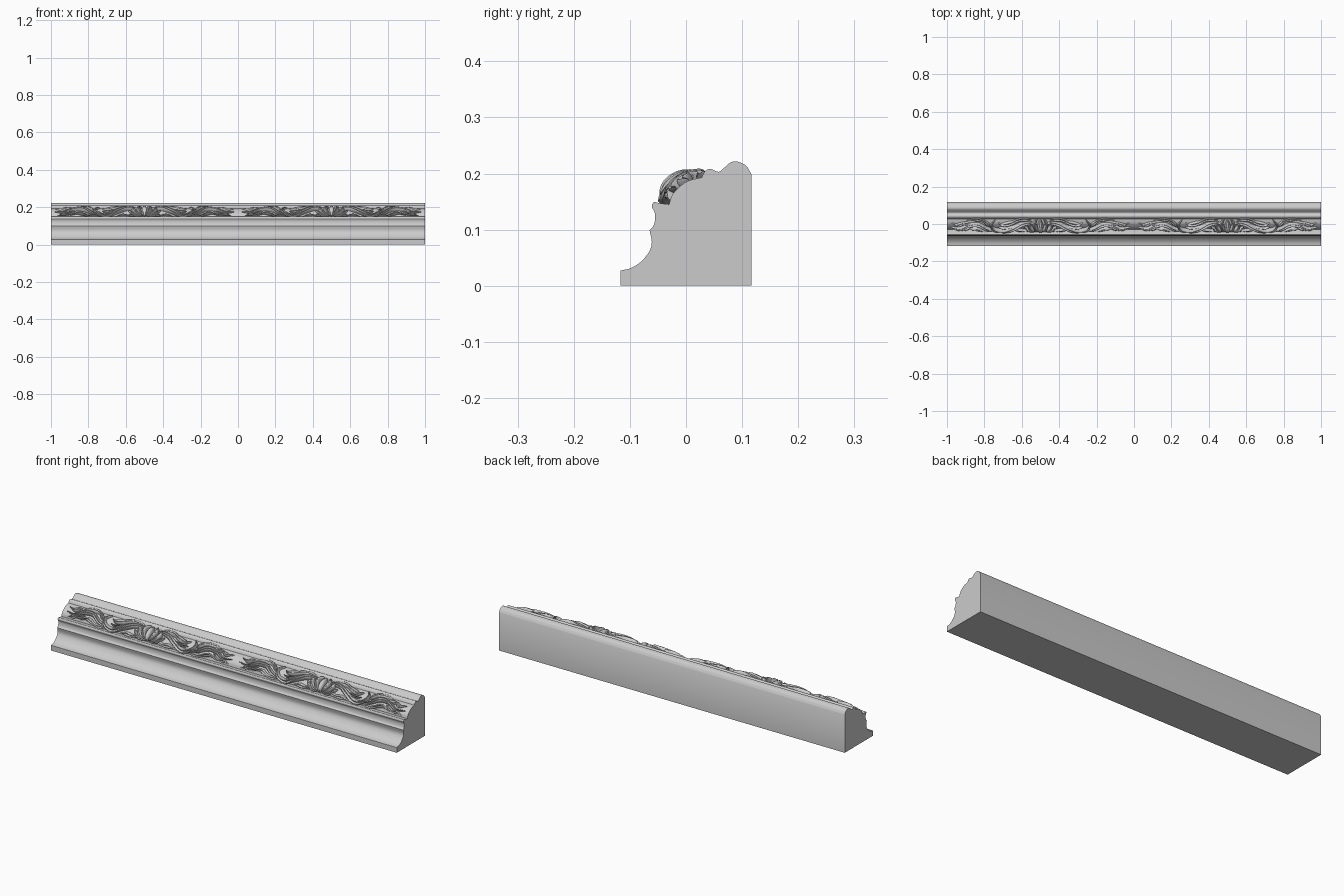
import bpy, bmesh
from math import sin, cos, pi, exp, sqrt
from mathutils import Vector

if "Cube" in bpy.data.objects:
    bpy.data.objects.remove(bpy.data.objects["Cube"])


def spline(pts, n):
    """Smooth curve through 2D control points."""
    p = [Vector(q) for q in pts]
    if len(p) == 2:
        return p
    p = [2 * p[0] - p[1]] + p + [2 * p[-1] - p[-2]]
    out = []
    for a, b, c, d in zip(p, p[1:], p[2:], p[3:]):
        for k in range(n):
            t = k / n
            out.append(0.5 * (2 * b + (c - a) * t + (2 * a - 5 * b + 4 * c - d) * t * t
                              + (3 * b - a - 3 * c + d) * t ** 3))
    return out + [p[-2]]


def finish(bm, name, angle):
    bmesh.ops.recalc_face_normals(bm, faces=bm.faces)
    me = bpy.data.meshes.new(name)
    bm.to_mesh(me)
    bm.free()
    ob = bpy.data.objects.new(name, me)
    bpy.context.collection.objects.link(ob)
    bpy.ops.object.select_all(action='DESELECT')
    ob.select_set(True)
    bpy.context.view_layer.objects.active = ob
    bpy.ops.object.shade_smooth_by_angle(angle=angle)
    return ob


# Moulding: smooth profile runs, joined at sharp corners, extruded along x
runs = [
    [(-.117, 0), (-.117, .027)],
    [(-.117, .027), (-.097, .032), (-.079, .044), (-.065, .062), (-.061, .078), (-.065, .099)],
    [(-.065, .099), (-.058, .107), (-.055, .12), (-.056, .131), (-.061, .141), (-.057, .149),
     (-.047, .147), (-.03, .145)],
    [(-.03, .145), (-.025, .161), (-.013, .175), (.004, .187), (.028, .193)],
    [(.028, .193), (.034, .204), (.044, .208), (.058, .203), (.069, .211), (.08, .22),
     (.092, .221), (.107, .214), (.117, .198)],
    [(.117, .198), (.117, 0)],
]
profile = []
for r in runs:
    profile += spline(r, 5)[:-1]
profile.append(Vector((.117, 0)))
bm = bmesh.new()
ends = [[bm.verts.new((x, q.x, q.y)) for q in profile] for x in (-1, 1)]
for i in range(len(profile)):
    j = (i + 1) % len(profile)
    bm.faces.new((ends[0][i], ends[0][j], ends[1][j], ends[1][i]))
for e in ends:
    bm.faces.new(e)
finish(bm, "moulding", 0.6)

BAND = 0.085   # unrolled width of the carved quarter round


def on_band(u, s, h):
    """Wrap flat carving coordinates onto the quarter round."""
    t = s / BAND * pi / 2
    return (u, .03 - (.058 + h) * cos(t), .145 + (.047 + h) * sin(t))


def leaf(bm, pts, width, height, lobes=0, groove=.45, blunt=.12):
    """Tapered, grooved leaf or stem; pts are (u, share of band width)."""
    path = spline([(u, v * BAND) for u, v in pts], 9)
    n, m = len(path) - 1, 12
    rows = []
    for i, p in enumerate(path):
        t = i / n
        d = (path[min(i + 1, n)] - path[max(i - 1, 0)]).normalized()
        side = Vector((-d.y, d.x))
        taper = blunt + (1 - blunt) * sin(pi * t ** .75) ** .8 if 0 < t < 1 else blunt
        w = width * taper * (1 + .28 * sin(2 * pi * lobes * t))
        row = []
        for j in range(m + 1):
            q = 2 * j / m - 1
            dome = sqrt(max(0, 1 - q * q)) * (1 - groove * exp(-(q / .28) ** 2))
            c = p + side * q * w
            row.append(bm.verts.new(on_band(c.x, c.y, -.004 + height * (.3 + .7 * taper) * dome)))
        rows.append(row)
    for a, b in zip(rows, rows[1:]):
        for j in range(m):
            bm.faces.new((a[j], a[j + 1], b[j + 1], b[j]))
        bm.faces.new((a[m], a[0], b[0], b[m]))
    bm.faces.new(rows[0])
    bm.faces.new(rows[-1])


# Half of one scroll motif: path, half width, height, lobes
leaves = [
    # main scroll with hooked end
    ([(.03, .72), (.09, .7), (.15, .38), (.2, .12), (.245, .25), (.262, .6), (.24, .95)], .013, .031, 0),
    # leaf along the scroll's upper side
    ([(.05, .92), (.11, .92), (.16, .72), (.205, .62), (.225, .75)], .012, .025, 2),
    # leaf below the scroll
    ([(.04, .3), (.08, .12), (.125, .12), (.16, .05)], .011, .023, 2),
    ([(.13, .5), (.17, .42), (.2, .38), (.225, .45)], .008, .024, 0),
    # outer running stem
    ([(.22, .12), (.28, .3), (.33, .62), (.38, .6), (.43, .35), (.478, .42)], .011, .026, 0),
    # outer leaves
    ([(.27, .5), (.3, .82), (.35, .95), (.395, .88)], .010, .022, 2),
    ([(.24, .08), (.3, .1), (.35, .3), (.4, .12)], .010, .022, 2),
    ([(.37, .62), (.41, .72), (.44, .6), (.475, .72)], .010, .021, 2),
    ([(.37, .45), (.41, .22), (.44, .2), (.465, .1)], .009, .020, 2),
]
# Half of the central shell: fanned petals
petals = [
    ([(.008, .12), (.026, .4), (.032, .7), (.018, .97)], .011, .032),
    ([(.012, .1), (.045, .3), (.06, .58), (.052, .85)], .011, .028),
    ([(.012, .12), (.045, .12), (.068, .3), (.085, .5)], .009, .025),
]

for label, cx in (("left", -.5), ("right", .5)):
    bm = bmesh.new()
    for pts, w, h, lobes in leaves:
        leaf(bm, pts, w, h, lobes)
    for pts, w, h in petals:
        leaf(bm, pts, w, h, 0, .25, .3)
    scroll = finish(bm, "acanthus_scroll_" + label, 1.0)
    scroll.location.x = cx
    scroll.modifiers.new("mirror", 'MIRROR')

    # Middle petal of the shell
    bm = bmesh.new()
    leaf(bm, [(0, .08), (0, .35), (0, .65), (0, .9)], .016, .034, 0, .15, .35)
    finish(bm, "shell_centre_" + label, 1.0).location.x = cx
